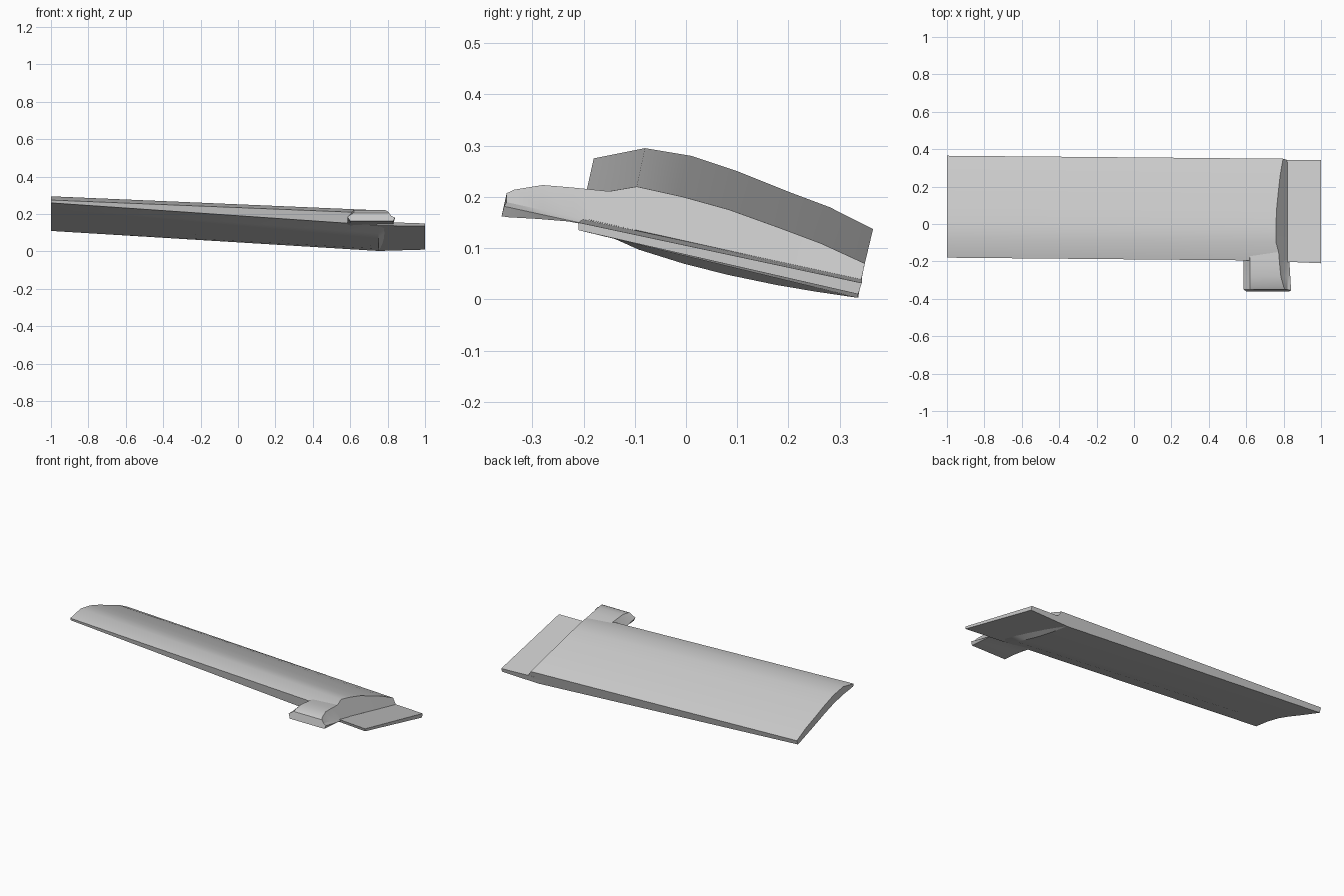
import bpy
import bmesh
import math

old = bpy.data.objects.get("Cube")
if old:
    bpy.data.objects.remove(old, do_unlink=True)

grey = bpy.data.materials.new("plain grey")
grey.use_nodes = True
grey.diffuse_color = (0.6, 0.6, 0.6, 1)
grey.node_tree.nodes["Principled BSDF"].inputs["Base Color"].default_value = grey.diffuse_color


def loft(name, rings):
    """Skin a row of matching closed rings and cap both ends."""
    bm = bmesh.new()
    rows = [[bm.verts.new(p) for p in ring] for ring in rings]
    for a, b in zip(rows, rows[1:]):
        for i in range(len(a)):
            j = (i + 1) % len(a)
            bm.faces.new((a[i], a[j], b[j], b[i]))
    bm.faces.new(rows[0])
    bm.faces.new(rows[-1])
    bmesh.ops.recalc_face_normals(bm, faces=bm.faces)
    mesh = bpy.data.meshes.new(name)
    bm.to_mesh(mesh)
    bm.free()
    mesh.materials.append(grey)
    obj = bpy.data.objects.new(name, mesh)
    bpy.context.collection.objects.link(obj)
    bpy.ops.object.select_all(action="DESELECT")
    obj.select_set(True)
    bpy.context.view_layer.objects.active = obj
    bpy.ops.object.shade_smooth_by_angle(angle=math.radians(25))
    return obj


def base_z(y):
    """Height of the sloping line where the tip plate meets the wing."""
    return 0.157 - 0.217 * (y + 0.2)


def cut_x(y, z):
    """Position on the tilted plane that ends the wing."""
    return 0.82 - 0.72 * (z - base_z(y))


# Wing: chord stations of y, root top, root bottom, tip top, tip bottom
stations = [
    (-0.18, 0.275, 0.26, 0.203, 0.14),
    (-0.08, 0.295, 0.247, 0.22, 0.097),
    (0.01, 0.28, 0.228, 0.2, 0.07),
    (0.1, 0.25, 0.2, 0.175, 0.048),
    (0.2, 0.21, 0.165, 0.139, 0.028),
    (0.28, 0.18, 0.138, 0.109, 0.015),
    (0.365, 0.137, 0.11, 0.07, 0.003),
]
wing = []
for y, root_top, root_low, tip_top, tip_low in stations:
    t = y - 0.016
    wing.append([(-1, y, root_top), (cut_x(t, tip_top), t, tip_top),
                 (0.82, t * 0.98, base_z(t)), (0.75, t * 0.96, tip_low),
                 (-1, y * 0.97, root_low)])
loft("wing", wing)

# Flat plate beyond the wing end
loft("tip_plate", [
    [(0.7, -0.197, 0.16), (1, -0.21, 0.15), (1, -0.21, 0.135), (0.75, -0.19, 0.139)],
    [(0.7, 0.343, 0.043), (1, 0.343, 0.032), (1, 0.336, 0.01), (0.75, 0.336, 0.003)],
])

# Pod at the leading edge: stations of y, top, bottom
pod = []
for y, top, low in [(-0.35, 0.207, 0.162), (-0.335, 0.214, 0.16), (-0.28, 0.223, 0.157),
                    (-0.22, 0.218, 0.152), (-0.15, 0.211, 0.14), (-0.1, 0.2, 0.12)]:
    z = base_z(y)
    pod.append([(0.585, y, z - 0.004), (0.62, y, top), (cut_x(y, top), y, top),
                (0.82, y, z), (0.825 - 0.06 * (y + 0.1), y - 0.005, z - 0.008),
                (0.83, y - 0.01, low), (0.6, y - 0.01, low)])
loft("pod", pod)
